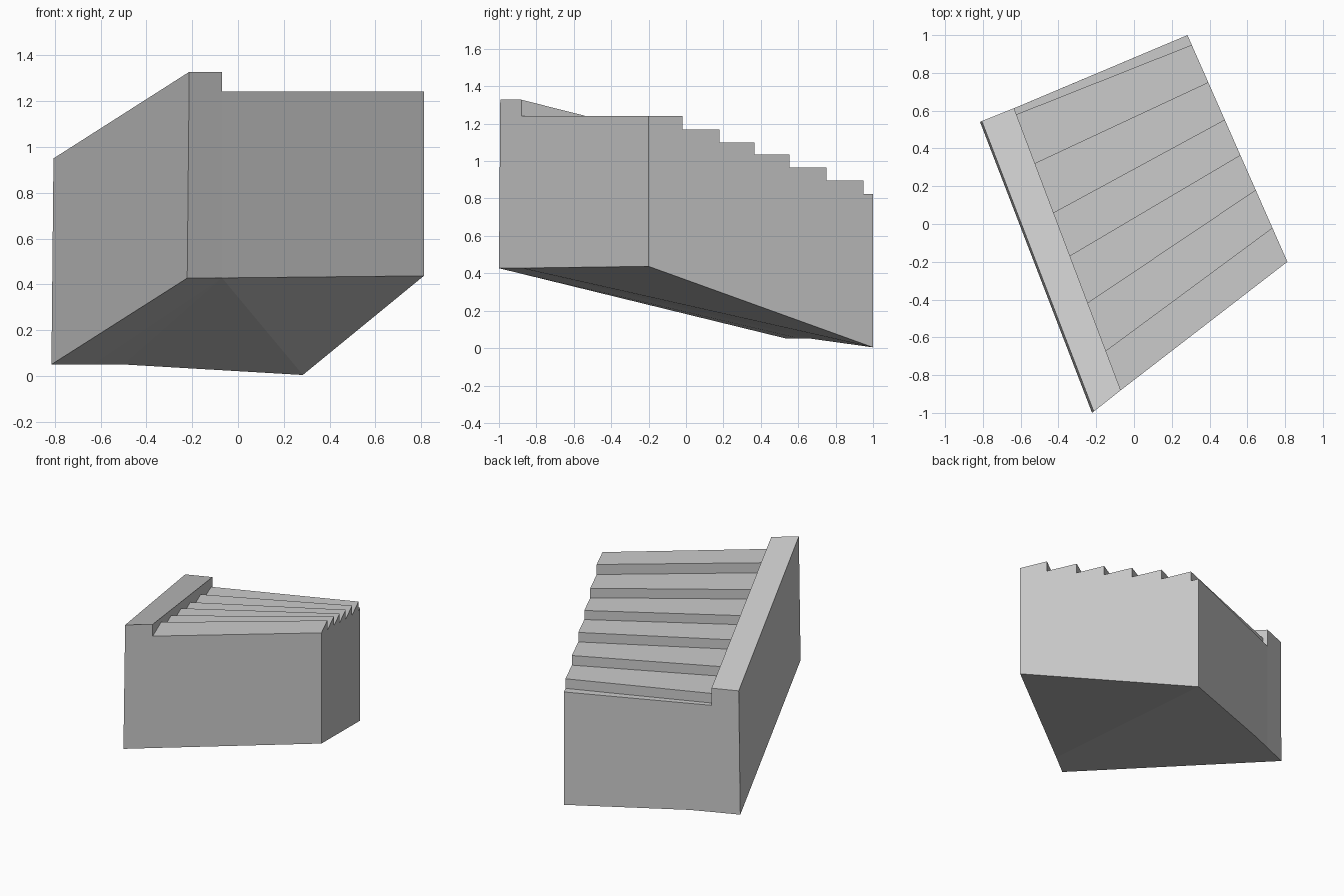
import bpy, bmesh
from mathutils import Vector

if "Cube" in bpy.data.objects:
    bpy.data.objects.remove(bpy.data.objects["Cube"])

grey = bpy.data.materials.new("stone grey")
grey.diffuse_color = (0.6, 0.6, 0.6, 1)
grey.use_nodes = True
grey.node_tree.nodes["Principled BSDF"].inputs["Base Color"].default_value = grey.diffuse_color


def build(name, faces):
    """Make an object from polygons given as lists of points."""
    bm = bmesh.new()
    for pts in faces:
        bm.faces.new([bm.verts.new(p) for p in pts])
    bmesh.ops.remove_doubles(bm, verts=bm.verts, dist=0.0005)
    bmesh.ops.recalc_face_normals(bm, faces=bm.faces)
    me = bpy.data.meshes.new(name)
    bm.to_mesh(me)
    bm.free()
    me.materials.append(grey)
    ob = bpy.data.objects.new(name, me)
    bpy.context.collection.objects.link(ob)


def at(p, z):
    return Vector((p[0], p[1], z))


# plan corners
front, right, back, left = (-.222, -1), (.812, -.2), (.283, 1), (-.815, .54)
inner_front, inner_left = (-.07, -.88), (-.635, .613)

# side wall with a sloping top, leaning very slightly inwards
low = [at(front, .427), at(inner_front, .428), at(inner_left, .05), at(left, .05)]
high = [Vector((-.213, -.993, 1.328)), at(inner_front, 1.328),
        at(inner_left, .95), Vector((-.806, .545, .95))]
wall = [low, high]
for i in range(4):
    j = (i + 1) % 4
    wall.append([low[i], low[j], high[j], high[i]])
build("side_wall", wall)

# steps descending from the front edge to the back edge
levels = [1.242, 1.169, 1.1, 1.034, .965, .895, .825]
t_left = [0, .14, .31, .477, .63, .805, .978, 1]
t_right = [0, .15, .317, .471, .627, .792, .957, 1]
faces, inner_line, outer_line = [], [], []
for i, z in enumerate(levels):
    l0, l1 = (at(inner_front, z).lerp(at(inner_left, z), t) for t in t_left[i:i + 2])
    r0, r1 = (at(right, z).lerp(at(back, z), t) for t in t_right[i:i + 2])
    if inner_line:
        faces.append([inner_line[-1], outer_line[-1], r0, l0])   # riser
    faces.append([l0, r0, r1, l1])                               # tread
    inner_line += [l0, l1]
    outer_line += [r0, r1]

# block under the steps, with a sloping underside
a, b = at(inner_front, .428), at(right, .437)
c, d = at(back, .004), at(inner_left, .05)
bend = Vector((-.5, .67, .05))
faces.append([b, c] + outer_line[::-1])                 # outer side
faces.append([a, b, outer_line[0], inner_line[0]])      # front
faces.append([c, bend, d, inner_line[-1], outer_line[-1]])  # back
faces += [[a, c, b], [a, bend, c], [a, d, bend]]        # underside
build("stair_block", faces)
